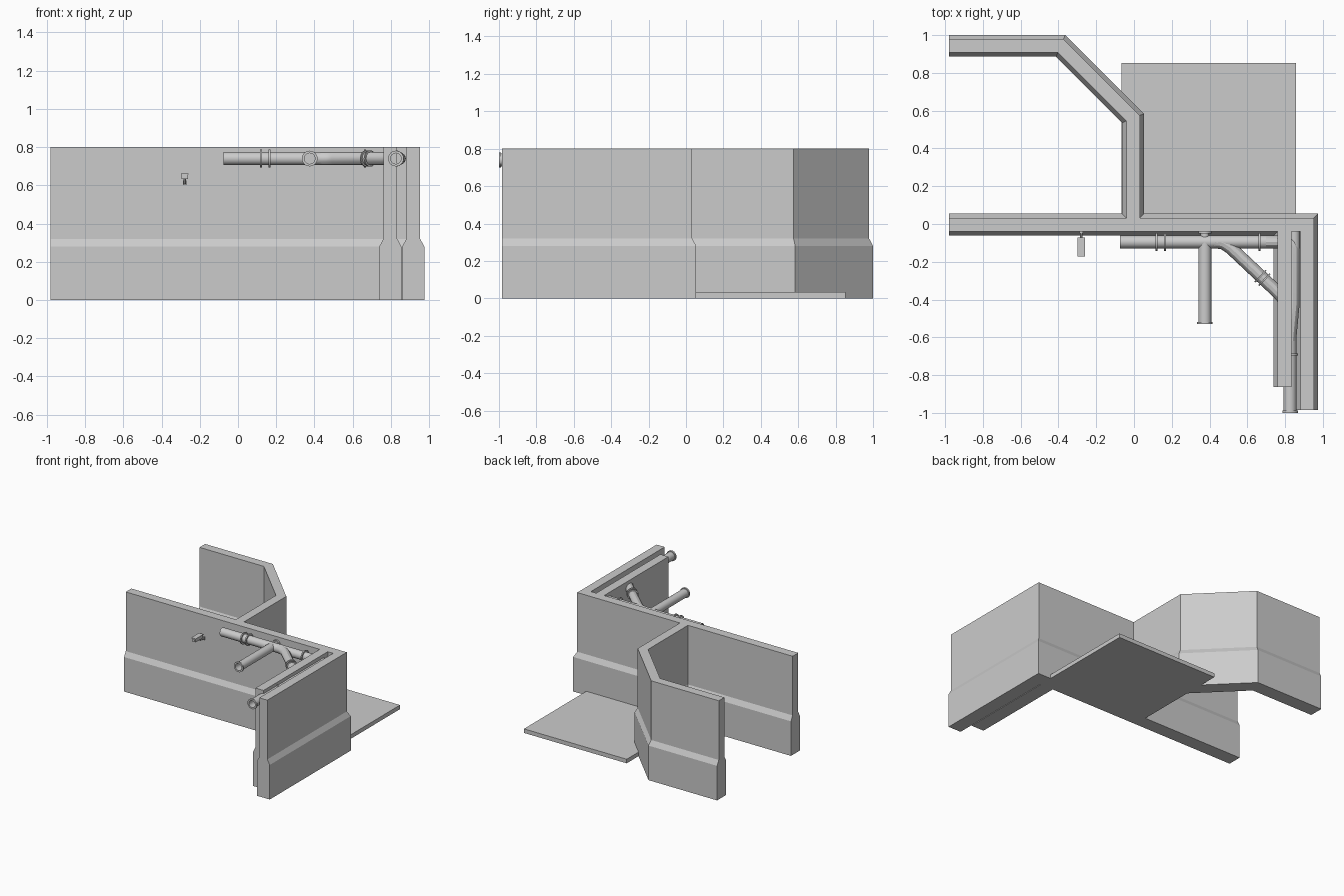
import bpy, bmesh
from math import pi, cos, sin
from mathutils import Vector

if "Cube" in bpy.data.objects:
    bpy.data.objects.remove(bpy.data.objects["Cube"])


def make_object(name, bm):
    bmesh.ops.recalc_face_normals(bm, faces=bm.faces)
    mesh = bpy.data.meshes.new(name)
    bm.to_mesh(mesh)
    bm.free()
    ob = bpy.data.objects.new(name, mesh)
    bpy.context.collection.objects.link(ob)
    return ob


def skin(name, rings, closed_ends=True):
    """Join equal-length rings of points into one surface."""
    bm = bmesh.new()
    vs = [[bm.verts.new(p) for p in r] for r in rings]
    n = len(vs[0])
    for a, b in zip(vs, vs[1:]):
        for i in range(n):
            j = (i + 1) % n
            bm.faces.new((a[i], a[j], b[j], b[i]))
    if closed_ends:
        bm.faces.new(vs[0])
        bm.faces.new(vs[-1])
    return make_object(name, bm)


# Wall cross-section: thick plinth, sloped ledge, thinner upper part
HALF = [(0.0575, 0), (0.0575, 0.28), (0.036, 0.32), (0.036, 0.8)]
PROFILE = HALF + [(-s, z) for s, z in reversed(HALF)]


def wall(name, path):
    pts = [Vector(p) for p in path]
    rings = []
    for i, p in enumerate(pts):
        dirs = []
        if i > 0:
            dirs.append((p - pts[i - 1]).normalized())
        if i < len(pts) - 1:
            dirs.append((pts[i + 1] - p).normalized())
        normals = [Vector((-d.y, d.x)) for d in dirs]
        m = sum(normals, Vector((0, 0))).normalized()
        m = m / m.dot(normals[0])
        rings.append([(p.x + m.x * s, p.y + m.y * s, z) for s, z in PROFILE])
    return skin(name, rings)


def box(name, lo, hi):
    (x0, y0, z0), (x1, y1, z1) = lo, hi
    return skin(name, [[(x0, y0, z), (x1, y0, z), (x1, y1, z), (x0, y1, z)]
                       for z in (z0, z1)])


def lathe(name, a, b, profile, sides=24):
    """Revolve (distance, radius) pairs around the axis from a to b."""
    a, b = Vector(a), Vector(b)
    d = (b - a).normalized()
    u = d.orthogonal().normalized()
    v = d.cross(u)
    rings = []
    for t, r in profile:
        rings.append([a + d * t + (u * cos(2 * pi * k / sides) + v * sin(2 * pi * k / sides)) * r
                      for k in range(sides)])
    return smooth(skin(name, rings))


def smooth(ob):
    bpy.ops.object.select_all(action='DESELECT')
    ob.select_set(True)
    bpy.context.view_layer.objects.active = ob
    bpy.ops.object.shade_smooth_by_angle()
    return ob


Z, R = 0.74, 0.034


def open_pipe(name, a, b, flange):
    """Pipe with a hollow mouth at b, optionally with a flange ring."""
    n = (Vector(b) - Vector(a)).length
    rim = [(n - 0.012, R), (n - 0.012, 0.041), (n, 0.041)] if flange else [(n, R)]
    return lathe(name, a, b, [(0, R)] + rim + [(n, 0.028), (n - 0.25, 0.028)])


def bent_pipe(name, points):
    cu = bpy.data.curves.new(name, 'CURVE')
    cu.dimensions = '3D'
    cu.bevel_depth = R
    cu.bevel_resolution = 4
    cu.use_fill_caps = True
    sp = cu.splines.new('POLY')
    sp.points.add(len(points) - 1)
    for p, (x, y) in zip(sp.points, points):
        p.co = (x, y, Z, 1)
    ob = bpy.data.objects.new(name, cu)
    bpy.context.collection.objects.link(ob)
    bpy.ops.object.select_all(action='DESELECT')
    ob.select_set(True)
    bpy.context.view_layer.objects.active = ob
    bpy.ops.object.convert(target='MESH')
    smooth(bpy.context.view_layer.objects.active)


def collar(name, centre, direction, r=0.047, w=0.01):
    c, d = Vector(centre), Vector(direction).normalized()
    lathe(name, c - d * w / 2, c + d * w / 2, [(0, r), (w, r)])


# Walls and floor slab
wall("main_wall", [(-0.98, -0.003), (0.917, -0.003), (0.917, -0.985)])
wall("inner_side_wall", [(0.797, -0.03), (0.797, -0.862)])
wall("rear_room_wall", [(-0.005, 0), (-0.005, 0.56), (-0.388, 0.943), (-0.98, 0.943)])
box("floor_slab", (-0.065, 0.03, 0), (0.857, 0.853, 0.033))

# Main pipe along the wall, with elbow into the side gap
open_pipe("main_pipe", (0.70, -0.095, Z), (-0.075, -0.095, Z), False)
bent_pipe("elbow_pipe", [(0.69, -0.095), (0.81, -0.095), (0.833, -0.105),
                         (0.843, -0.13), (0.843, -0.42), (0.826, -0.60)])
lathe("elbow_wall_stub", (0.85, -0.03, Z), (0.85, -0.13, Z), [(0, 0.028), (0.1, 0.028)])
for i, x in enumerate((0.12, 0.165, 0.665)):
    collar(f"main_collar_{i}", (x, -0.095, Z), (1, 0, 0))

# Straight branch pipe, pointing forward
open_pipe("front_branch_pipe", (0.375, -0.095, Z), (0.375, -0.53, Z), True)
lathe("branch_wall_stub", (0.375, -0.03, Z), (0.375, -0.095, Z),
      [(0, 0.034), (0.02, 0.034), (0.02, 0.022), (0.065, 0.022)])

# Diagonal branch joining the outlet pipe
bent_pipe("diagonal_pipe", [(0.42, -0.095), (0.47, -0.1), (0.51, -0.125),
                            (0.77, -0.37), (0.81, -0.42), (0.826, -0.50), (0.826, -0.66)])
for i, (x, y) in enumerate(((0.67, -0.276), (0.69, -0.295))):
    collar(f"diagonal_collar_{i}", (x, y - 0.0, Z), (0.26, -0.245, 0), 0.043, 0.008)
open_pipe("outlet_pipe", (0.826, -0.62, Z), (0.826, -1.0, Z), True)
collar("outlet_collar", (0.826, -0.69, Z), (0, 1, 0), 0.042)

# Small wall-mounted camera
box("camera_body", (-0.296, -0.168, 0.632), (-0.262, -0.072, 0.656))
box("camera_hood", (-0.299, -0.172, 0.656), (-0.259, -0.072, 0.662))
lathe("camera_lens", (-0.279, -0.16, 0.644), (-0.279, -0.172, 0.644),
      [(0, 0.009), (0.012, 0.009)], 12)
lathe("camera_stem", (-0.279, -0.085, 0.635), (-0.279, -0.085, 0.608),
      [(0, 0.006), (0.027, 0.006)], 10)
lathe("camera_arm", (-0.279, -0.085, 0.614), (-0.279, -0.03, 0.614),
      [(0, 0.006), (0.055, 0.006)], 10)
box("camera_mount", (-0.289, -0.05, 0.602), (-0.269, -0.035, 0.626))
